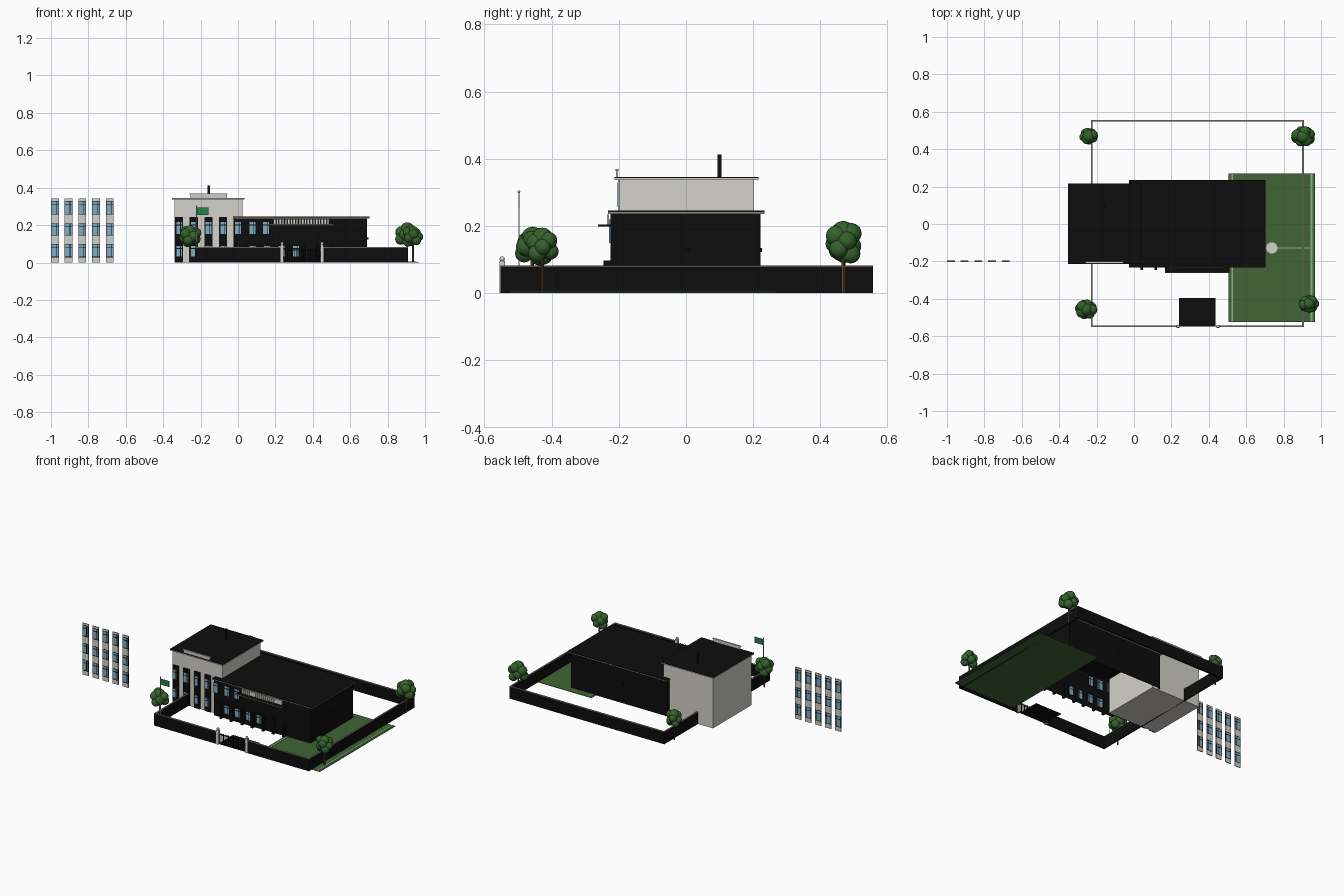
import bpy, bmesh, math, random
from mathutils import Vector, Matrix

if "Cube" in bpy.data.objects:
    bpy.data.objects.remove(bpy.data.objects["Cube"])

random.seed(4)


def mat(name, r, g, b):
    m = bpy.data.materials.new(name)
    m.diffuse_color = (r, g, b, 1)
    m.use_nodes = True
    m.node_tree.nodes["Principled BSDF"].inputs["Base Color"].default_value = m.diffuse_color
    return m


BLACK = mat("black", 0.004, 0.004, 0.004)
WHITE = mat("off_white", 0.65, 0.64, 0.59)
GLASS = mat("glass", 0.22, 0.42, 0.56)
GRASS = mat("grass", 0.05, 0.13, 0.035)
LINE = mat("line", 0.33, 0.42, 0.25)
LEAF = mat("leaf", 0.035, 0.12, 0.025)
BARK = mat("bark", 0.12, 0.07, 0.035)
FLAG = mat("flag", 0.02, 0.22, 0.07)
STONE = mat("stone", 0.3, 0.27, 0.23)


def finish(bm, name, m):
    me = bpy.data.meshes.new(name)
    bm.to_mesh(me)
    bm.free()
    ob = bpy.data.objects.new(name, me)
    bpy.context.collection.objects.link(ob)
    if m:
        me.materials.append(m)
    return ob


def boxes(name, spans, m, open_bottom=False):
    """One object from boxes given as (x0, x1, y0, y1, z0, z1)."""
    bm = bmesh.new()
    for x0, x1, y0, y1, z0, z1 in spans:
        c = Vector((x0 + x1, y0 + y1, z0 + z1)) / 2
        s = Matrix.Diagonal((x1 - x0, y1 - y0, z1 - z0, 1))
        bmesh.ops.create_cube(bm, size=1, matrix=Matrix.Translation(c) @ s)
    if open_bottom:
        bm.normal_update()
        bmesh.ops.delete(bm, geom=[f for f in bm.faces if f.normal.z < -0.9], context='FACES')
    return finish(bm, name, m)


def cylinder(name, x, y, z0, z1, r, m, seg=12):
    bm = bmesh.new()
    bmesh.ops.create_cone(bm, cap_ends=True, segments=seg, radius1=r, radius2=r,
                          depth=z1 - z0, matrix=Matrix.Translation((x, y, (z0 + z1) / 2)))
    return finish(bm, name, m)


def balls(name, spheres, m):
    bm = bmesh.new()
    for p, r in spheres:
        bmesh.ops.create_icosphere(bm, subdivisions=3, radius=r, matrix=Matrix.Translation(p))
    for f in bm.faces:
        f.smooth = True
    return finish(bm, name, m)


def windows(name, xs, y, floors, w=0.042):
    """Framed glass panes with a mullion, facing -y."""
    panes, frames = [], []
    for x in xs:
        for z0, z1 in floors:
            a, b = x - w / 2, x + w / 2
            panes.append((a, b, y - 0.002, y + 0.003, z0, z1))
            for fx in (a, x + 0.006, b - 0.003):
                frames.append((fx, fx + 0.003, y - 0.004, y + 0.004, z0, z1))
            for fz in (z0, z0 + 0.7 * (z1 - z0), z1 - 0.003):
                frames.append((a, b, y - 0.004, y + 0.004, fz, fz + 0.003))
    boxes(name + "_glass", panes, GLASS)
    boxes(name + "_frames", frames, BLACK)


# tower block
boxes("tower", [(-0.34, 0.025, -0.2, 0.203, 0, 0.338)], WHITE)
boxes("tower_roof_edge", [(-0.352, 0.036, -0.213, 0.216, 0.337, 0.343)], WHITE)
boxes("tower_roof_top", [(-0.352, 0.036, -0.213, 0.216, 0.343, 0.346)], BLACK)
boxes("roof_panel", [(-0.255, -0.06, -0.208, -0.203, 0.346, 0.366),
                     (-0.26, -0.055, -0.21, -0.201, 0.364, 0.369)], None)
boxes("chimney", [(-0.163, -0.151, 0.094, 0.106, 0.345, 0.413)], BLACK)

# tower window strips
tower_x = [-0.315 + 0.0785 * i for i in range(5)]
boxes("window_strips", [(x - 0.022, x + 0.022, -0.207, -0.199, 0, 0.243) for x in tower_x], BLACK)
windows("tower_windows", tower_x, -0.209, [(0.03, 0.092), (0.15, 0.22)], 0.036)

# main hall, open below
boxes("hall", [(-0.02, 0.69, -0.225, 0.221, 0, 0.236)], BLACK, True)
boxes("hall_roof_edge", [(-0.026, 0.704, -0.232, 0.234, 0.236, 0.242)], STONE)
boxes("hall_roof_top", [(-0.026, 0.704, -0.232, 0.234, 0.242, 0.246)], BLACK)
windows("hall_upper_windows", [-0.001, 0.077, 0.15], -0.225, [(0.15, 0.22)], 0.038)
windows("hall_lower_windows", [0.077 + 0.0775 * i for i in range(4)], -0.225, [(0.03, 0.092)], 0.038)
boxes("wall_lamps", [(0.69, 0.697, 0.0, 0.012, 0.122, 0.134),
                     (0.3, 0.312, 0.221, 0.226, 0.122, 0.134)], BLACK)

# entrance canopy, slatted screen above it, short pillars below
boxes("canopy", [(0.165, 0.51, -0.26, -0.224, 0.198, 0.205)], BLACK)
boxes("canopy_edge", [(0.165, 0.51, -0.262, -0.26, 0.199, 0.204)], STONE)
boxes("canopy_screen", [(0.19 + 0.015 * i, 0.202 + 0.015 * i, -0.235, -0.229, 0.205, 0.234)
                        for i in range(20)], WHITE)
boxes("entrance_pillars", [(x, x + 0.014, -0.246, -0.224, 0, 0.098)
                           for x in (0.035, 0.11, 0.19, 0.265, 0.345, 0.42, 0.495)], BLACK)

# free-standing facade of five window columns
panel_x = [-0.979 + 0.0733 * i for i in range(5)]
boxes("facade_spandrels", [(x - 0.021, x + 0.021, -0.203, -0.197, a, b) for x in panel_x
                           for a, b in ((0, 0.028), (0.1, 0.145), (0.21, 0.256), (0.33, 0.343))], WHITE)
windows("facade_windows", panel_x, -0.2, [(0.028, 0.1), (0.145, 0.21), (0.256, 0.33)])

# boundary wall with capping
runs = [(-0.23, 0.235, -0.552, -0.542), (0.45, 0.908, -0.552, -0.542),
        (-0.23, 0.908, 0.547, 0.557), (-0.23, -0.221, -0.55, 0.55), (0.899, 0.908, -0.55, 0.55)]
boxes("boundary_wall", [r + (0, 0.079) for r in runs], BLACK)
boxes("wall_capping", [r + (0.079, 0.082) for r in runs], STONE)

# gate
posts = (0.236, 0.449)
boxes("gate_posts", [(x - 0.008, x + 0.008, -0.555, -0.539, 0, 0.096) for x in posts], WHITE)
balls("gate_post_finials", [((x, -0.547, 0.102), 0.008) for x in posts], WHITE)
boxes("gate_bars", [(0.25 + 0.0123 * i, 0.254 + 0.0123 * i, -0.549, -0.545, 0.004, 0.075)
                    for i in range(16)] +
      [(0.244, 0.441, -0.549, -0.545, z, z + 0.005) for z in (0.01, 0.065)], BLACK)
boxes("driveway", [(0.24, 0.436, -0.545, -0.395, 0, 0.003)], BLACK)

# sports field with markings
boxes("field", [(0.506, 0.967, -0.523, 0.27, 0, 0.003)], GRASS)
boxes("field_lines", [(0.521, 0.53, -0.52, 0.267, 0.003, 0.005),
                      (0.945, 0.954, -0.52, 0.267, 0.003, 0.005),
                      (0.525, 0.95, -0.131, -0.125, 0.003, 0.005)], LINE)
cylinder("field_centre_spot", 0.737, -0.128, 0.003, 0.006, 0.03, WHITE, 32)

# flag
cylinder("flag_pole", -0.222, -0.497, 0, 0.3, 0.002, None)
balls("pole_tip", [((-0.222, -0.497, 0.302), 0.004)], None)
boxes("flag", [(-0.221, -0.157, -0.498, -0.496, 0.254, 0.293)], FLAG)

# trees: trunk plus a cluster of leaf balls
for i, (x, y, rx, ry, top) in enumerate([(-0.242, 0.47, 0.05, 0.045, 0.2), (0.905, 0.468, 0.066, 0.055, 0.215),
                                         (-0.256, -0.457, 0.06, 0.053, 0.198), (0.935, -0.427, 0.055, 0.048, 0.195)]):
    cylinder(f"trunk_{i}", x, y, 0, 0.12, 0.005, BARK, 8)
    zc, rz = (top + 0.08) / 2, (top - 0.08) / 2
    blobs = [(Vector((x, y, zc + 0.45 * rz)), 0.55 * rz), (Vector((x, y, zc)), 0.6 * rz)]
    for k in range(9):
        a = k * 2.4 + i
        h = (k - 4) / 4 * 0.45
        r = ry * random.uniform(0.5, 0.58)
        blobs.append((Vector((x + (rx - r) * math.cos(a), y + (ry - r) * math.sin(a), zc + h * rz)), r))
    balls(f"tree_crown_{i}", blobs, LEAF)
